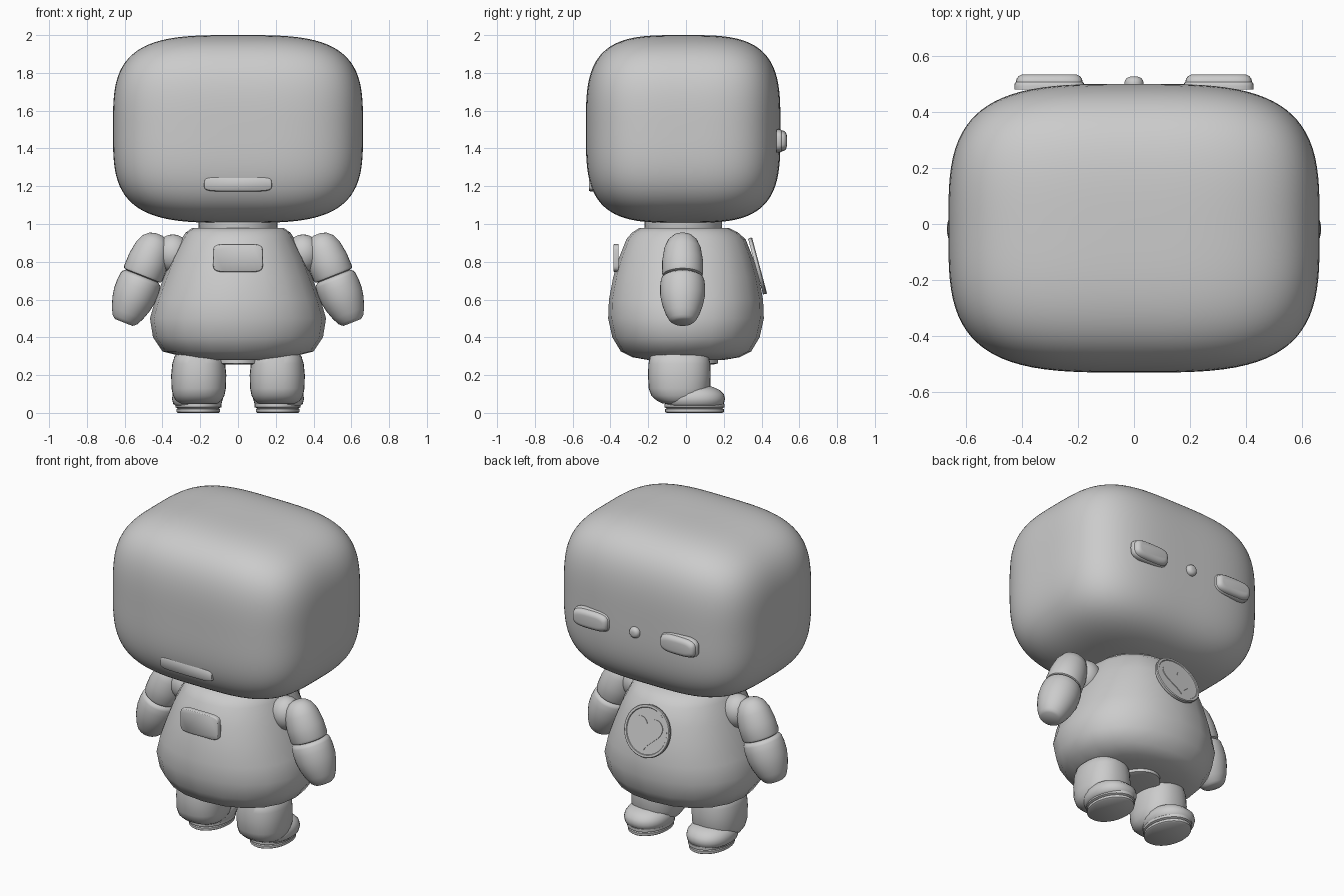
import bpy, bmesh
from math import sin, cos, pi, radians, atan2
from mathutils import Matrix, Vector

cube = bpy.data.objects.get("Cube")
if cube:
    bpy.data.objects.remove(cube, do_unlink=True)

grey = bpy.data.materials.new("plain grey")
grey.use_nodes = True
grey.diffuse_color = (0.6, 0.6, 0.6, 1)
grey.node_tree.nodes["Principled BSDF"].inputs["Base Color"].default_value = (0.6, 0.6, 0.6, 1)


def spow(v, p):
    return abs(v) ** p * (1 if v > 0 else -1)


def oval(seg=32, power=2):
    """Unit superellipse outline; a higher power is squarer."""
    angles = [2 * pi * i / seg for i in range(seg)]
    return [(spow(cos(a), 2 / power), spow(sin(a), 2 / power)) for a in angles]


def heart(seg=48):
    pts = []
    for i in range(seg):
        t = 2 * pi * i / seg
        y = 13 * cos(t) - 5 * cos(2 * t) - 2 * cos(3 * t) - cos(4 * t)
        pts.append((sin(t) ** 3, -y / 16))
    return pts


def finish(name, bm, angle):
    bmesh.ops.recalc_face_normals(bm, faces=bm.faces[:])
    mesh = bpy.data.meshes.new(name)
    bm.to_mesh(mesh)
    bm.free()
    mesh.materials.append(grey)
    obj = bpy.data.objects.new(name, mesh)
    bpy.context.collection.objects.link(obj)
    bpy.ops.object.select_all(action="DESELECT")
    obj.select_set(True)
    bpy.context.view_layer.objects.active = obj
    bpy.ops.object.shade_smooth_by_angle(angle=radians(angle))
    return obj


def loft(name, rings, at=(0, 0, 0), rot=None, outline=None, angle=40):
    """Stack scaled copies of an outline: rings are (z, rx, ry[, y centre])."""
    outline = outline or oval()
    bm = bmesh.new()
    loops = []
    for z, rx, ry, *cy in rings:
        off = cy[0] if cy else 0
        loops.append([bm.verts.new((x * rx, y * ry + off, z)) for x, y in outline])
    n = len(outline)
    for a, b in zip(loops, loops[1:]):
        for i in range(n):
            j = (i + 1) % n
            bm.faces.new((a[i], a[j], b[j], b[i]))
    bm.faces.new(loops[0][::-1])
    bm.faces.new(loops[-1])
    bm.transform(Matrix.Translation(at) @ (rot or Matrix()))
    return finish(name, bm, angle)


def pad(name, at, rx, ry, depth, rot, power=4, dome=0.5):
    """Low cushion; dome is how far the upper edge rounds inwards."""
    steps = [(0, 0), (0.4, 0), (0.65, 0.1), (0.85, 0.35), (0.96, 0.7), (1, 1)]
    b = min(rx, ry) * dome
    rings = [(depth * h, rx - b * s, ry - b * s) for h, s in steps]
    return loft(name, rings, at, rot, oval(32, power), 50)


FRONT = Matrix.Rotation(pi / 2, 4, "X")
BACK = Matrix.Rotation(-pi / 2, 4, "X")

# Head: subdivided cube pushed out to a rounded block
bm = bmesh.new()
bmesh.ops.create_cube(bm, size=2)
bmesh.ops.subdivide_edges(bm, edges=bm.edges[:], cuts=27, use_grid_fill=True)
for v in bm.verts:
    v.co /= sum(abs(c) ** 3.5 for c in v.co) ** (1 / 3.5)
    v.co = Vector((v.co.x * 0.662, v.co.y * 0.515 - 0.015, v.co.z * 0.497 + 1.503))
finish("head", bm, 60)

# Front mouth plate, rear eyes and nose
pad("mouth_plate", (0, -0.48, 1.212), 0.18, 0.04, 0.034, FRONT, 5, 0.1)
for side, label in ((1, "left"), (-1, "right")):
    pad(label + "_eye_rim", (side * 0.302, 0.48, 1.44), 0.125, 0.062, 0.026, BACK, 3.4, 0.1)
    pad(label + "_eye", (side * 0.302, 0.49, 1.44), 0.119, 0.056, 0.044, BACK, 3.4)
pad("nose", (0, 0.49, 1.44), 0.034, 0.034, 0.036, BACK, 2, 0.7)

# Neck, body and pelvis
loft("neck", [(0.95, 0.2, 0.2), (0.985, 0.21, 0.205), (1.015, 0.21, 0.205)], (0, -0.015, 0))
loft("body", [(0.28, 0.16, 0.2), (0.295, 0.28, 0.285), (0.325, 0.4, 0.345),
              (0.4, 0.45, 0.39), (0.5, 0.466, 0.412), (0.6, 0.438, 0.408),
              (0.72, 0.392, 0.385), (0.82, 0.352, 0.355), (0.92, 0.3, 0.315),
              (0.955, 0.277, 0.28, -0.005), (0.98, 0.24, 0.235, -0.01)],
     outline=oval(20, 2.2), angle=60)
loft("pelvis", [(0.255, 0.11, 0.14), (0.262, 0.13, 0.17), (0.3, 0.13, 0.17)])

# Thin chest plate and round rear badge with a heart
pad("chest_plate", (0, -0.358, 0.82), 0.132, 0.075, 0.027, FRONT, 6, 0.06)
TILT = Matrix.Rotation(radians(-75), 4, "X")
badge_at = Vector((0, 0.378, 0.777))
badge_rings = [(-0.01, 0.152), (0.007, 0.155), (0.012, 0.151), (0.012, 0.138), (0.008, 0.135)]
loft("badge", [(z, r, r) for z, r in badge_rings], badge_at, TILT, oval(40))
loft("badge_heart", [(0.003, 0.105, 0.105), (0.012, 0.105, 0.105)], badge_at, TILT, heart())

# Arms and legs, one set per side
upper = [(-0.25, 0.02), (-0.24, 0.05), (-0.215, 0.077), (-0.17, 0.097),
         (-0.1, 0.108), (-0.03, 0.109), (-0.016, 0.104), (-0.01, 0.09)]
lower = [(-0.012, 0.09), (0, 0.107), (0.012, 0.112), (0.05, 0.116), (0.1, 0.115),
         (0.15, 0.105), (0.2, 0.088), (0.235, 0.07), (0.245, 0.06), (0.252, 0.05)]
for side, label in ((1, "left"), (-1, "right")):
    down = Vector((side * 0.37, 0, -0.93))
    arm = Matrix.Rotation(atan2(down.x, down.z), 4, "Y")
    elbow = (side * 0.512, -0.018, 0.713)
    loft(label + "_upper_arm", [(t, r, r) for t, r in upper], elbow, arm)
    loft(label + "_forearm", [(t, r, r * 1.03) for t, r in lower], elbow, arm)
    ball = [(-cos(pi * i / 12) * 0.1, sin(pi * i / 12) * 0.09 + 0.001) for i in range(13)]
    loft(label + "_shoulder", [(z, r, r) for z, r in ball], (side * 0.345, -0.018, 0.845))

    x = side * 0.208
    loft(label + "_leg", [(0.05, 0.1, 0.09), (0.065, 0.12, 0.12), (0.09, 0.136, 0.148),
                          (0.13, 0.144, 0.163), (0.2, 0.146, 0.166), (0.26, 0.14, 0.164),
                          (0.3, 0.128, 0.155), (0.325, 0.1, 0.12)],
         (x, -0.035, 0), outline=oval(32, 2.3))
    loft(label + "_foot", [(0.035, 0.112, 0.14), (0.048, 0.128, 0.155), (0.075, 0.135, 0.162),
                           (0.1, 0.13, 0.155), (0.122, 0.115, 0.132), (0.14, 0.08, 0.09)],
         (side * 0.215, 0.045, 0), outline=oval(32, 2.2))
    loft(label + "_sole", [(0, 0.108, 0.148), (0.006, 0.116, 0.156), (0.02, 0.116, 0.156),
                           (0.024, 0.108, 0.148), (0.03, 0.122, 0.16), (0.048, 0.122, 0.16)],
         (side * 0.21, 0.045, 0))
